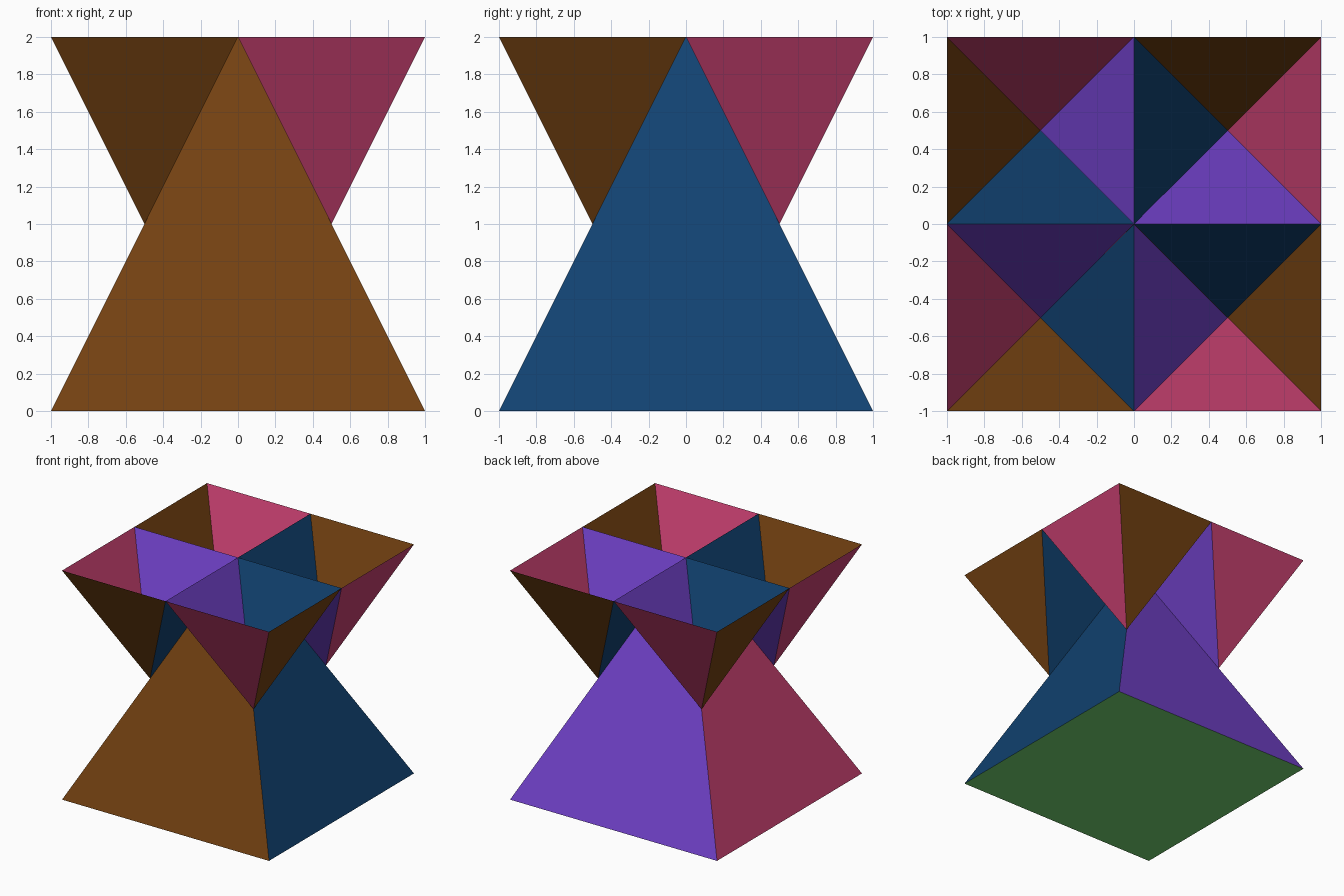
import bpy

if "Cube" in bpy.data.objects:
    bpy.data.objects.remove(bpy.data.objects["Cube"])

def linear(rgb):
    """Convert 0-255 display values to linear."""
    out = []
    for v in rgb:
        c = v / 255
        out.append(c / 12.92 if c <= 0.04045 else ((c + 0.055) / 1.055) ** 2.4)
    return (*out, 1.0)

def material(name, rgb):
    mat = bpy.data.materials.new(name)
    mat.diffuse_color = linear(rgb)
    mat.use_nodes = True
    mat.node_tree.nodes["Principled BSDF"].inputs["Base Color"].default_value = mat.diffuse_color
    return mat

# One colour per side, in the order front, right, back, left; then the base
SIDES = [
    material("brown", (115, 65, 17)),
    material("dark blue", (17, 66, 113)),
    material("purple", (114, 66, 203)),
    material("rose", (199, 64, 112)),
]
BASE = material("green", (114, 211, 112))
CORNERS = [(-1, -1), (1, -1), (1, 1), (-1, 1)]

def pyramid(name, centre, half, rim_z, tip_z, turn=0, base=False):
    """Four-sided pyramid, upright or inverted; the colours shift by 'turn' sides."""
    cx, cy = centre
    verts = [(cx + half * x, cy + half * y, rim_z) for x, y in CORNERS]
    verts.append((cx, cy, tip_z))
    faces = [(k, (k + 1) % 4, 4) for k in range(4)]
    if base:
        faces.append((3, 2, 1, 0))
    if tip_z < rim_z:
        faces = [f[::-1] for f in faces]
    mesh = bpy.data.meshes.new(name)
    mesh.from_pydata(verts, [], faces)
    for mat in SIDES + [BASE]:
        mesh.materials.append(mat)
    for i, poly in enumerate(mesh.polygons):
        poly.material_index = (i - turn) % 4 if i < 4 else 4
    obj = bpy.data.objects.new(name, mesh)
    bpy.context.collection.objects.link(obj)
    return obj

# Large closed pyramid standing on the ground
pyramid("main_pyramid", (0, 0), 1.0, 0.0, 2.0, base=True)

# Four open inverted pyramids resting on its slanted edges
QUADRANTS = ["front_left", "front_right", "back_right", "back_left"]
for q, (label, (x, y)) in enumerate(zip(QUADRANTS, CORNERS)):
    pyramid(label + "_funnel", (0.5 * x, 0.5 * y), 0.5, 2.0, 1.0, turn=q)
